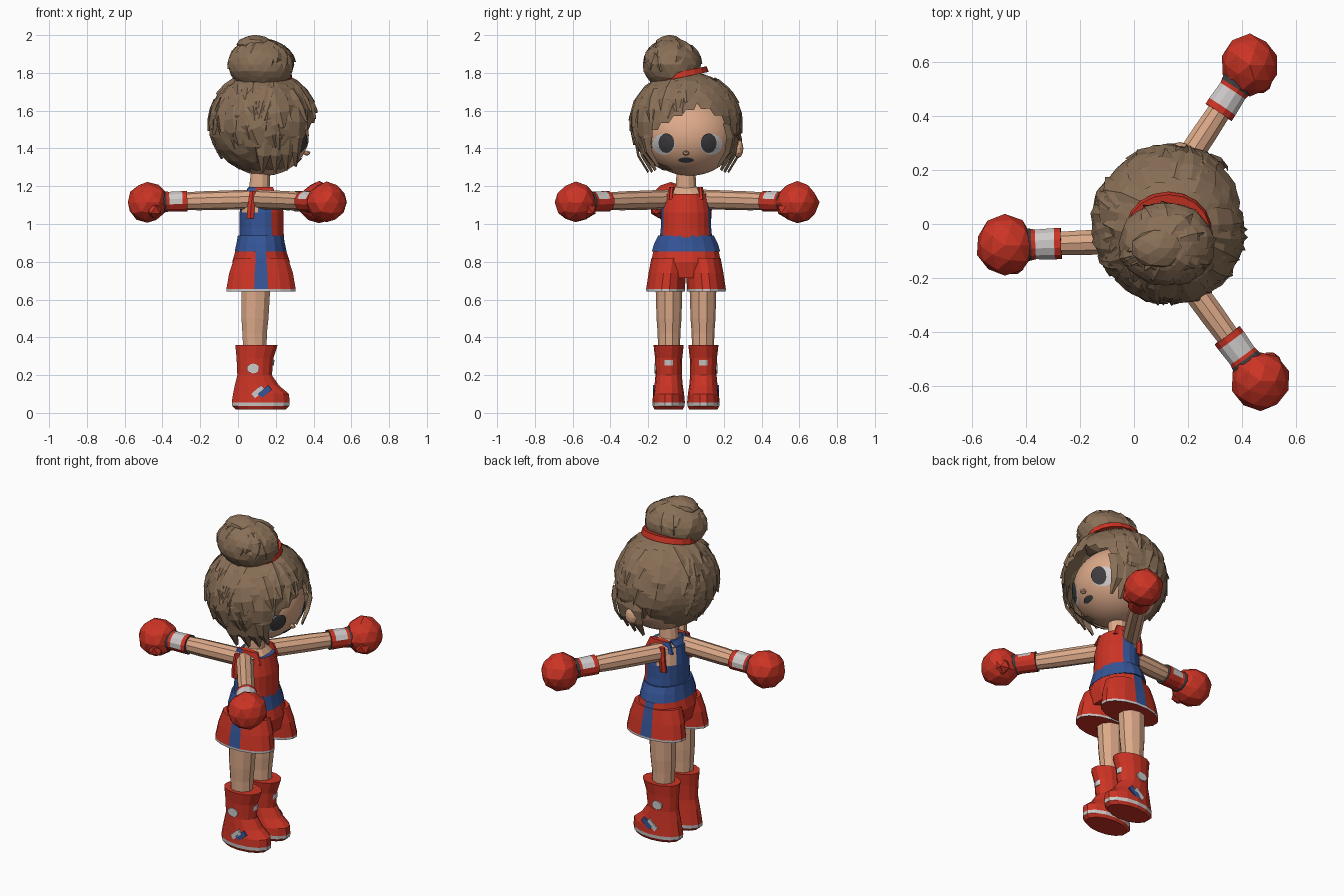
import bpy, bmesh, math, random
from mathutils import Vector, Matrix

if "Cube" in bpy.data.objects:
    bpy.data.objects.remove(bpy.data.objects["Cube"])

random.seed(4)


def mat(name, rgb):
    m = bpy.data.materials.new(name)
    m.diffuse_color = (*rgb, 1)
    m.use_nodes = True
    m.node_tree.nodes["Principled BSDF"].inputs["Base Color"].default_value = m.diffuse_color
    return m


HAIR = mat("brown hair", (0.25, 0.16, 0.095))
SKIN = mat("skin", (0.72, 0.40, 0.25))
RED = mat("red", (0.60, 0.034, 0.018))
BLUE = mat("blue", (0.035, 0.09, 0.31))
WHITE = mat("off white", (0.62, 0.59, 0.59))
DARK = mat("dark grey", (0.05, 0.047, 0.052))


def finish(name, bm, mats, rule=None, smooth=False, fix=True):
    """Turn a bmesh into an object; rule(center, normal) picks the material slot."""
    if fix:
        bmesh.ops.recalc_face_normals(bm, faces=bm.faces)
    bm.normal_update()
    for f in bm.faces:
        f.smooth = smooth
        if rule:
            f.material_index = rule(f.calc_center_median(), f.normal)
    me = bpy.data.meshes.new(name)
    bm.to_mesh(me)
    bm.free()
    for m in mats:
        me.materials.append(m)
    ob = bpy.data.objects.new(name, me)
    bpy.context.collection.objects.link(ob)
    return ob


def loft(name, rings, mats, rule=None, n=12, matrix=None):
    """Skin stacked ellipses (z, cx, cy, rx, ry) and cap both ends."""
    bm = bmesh.new()
    loops = []
    for z, cx, cy, rx, ry in rings:
        angs = [2 * math.pi * (i + 0.5) / n for i in range(n)]
        loops.append([bm.verts.new((cx + rx * math.cos(a), cy + ry * math.sin(a), z)) for a in angs])
    for lo, hi in zip(loops, loops[1:]):
        for i in range(n):
            j = (i + 1) % n
            bm.faces.new((lo[i], lo[j], hi[j], hi[i]))
    bm.faces.new(loops[0][::-1])
    bm.faces.new(loops[-1])
    if matrix:
        bm.transform(matrix)
    return finish(name, bm, mats, rule)


def ball(name, c, r, mats, sub=2, jitter=0.0, remove=None, smooth=False):
    bm = bmesh.new()
    bmesh.ops.create_icosphere(bm, subdivisions=sub, radius=1)
    for v in bm.verts:
        k = 1 + random.uniform(-jitter, jitter)
        v.co = Vector([c[i] + r[i] * v.co[i] * k for i in range(3)])
    if remove:
        bad = [f for f in bm.faces if remove(f.calc_center_median())]
        bmesh.ops.delete(bm, geom=bad, context='FACES')
    return finish(name, bm, mats, smooth=smooth)


# Head
HC, HR = (0.14, 0.02, 1.47), (0.235, 0.25, 0.215)
ball("head", HC, HR, [SKIN], 4, smooth=True)
loft("neck", [(1.14, 0.11, 0, 0.06, 0.06), (1.30, 0.12, 0, 0.05, 0.05)], [SKIN])


def face_plate(name, y, z, ry, rz, lift, m, n=16):
    """Thin oval laid onto the front of the head."""
    bm = bmesh.new()

    def put(py, pz):
        s = 1 - ((py - HC[1]) / HR[1]) ** 2 - ((pz - HC[2]) / HR[2]) ** 2
        return bm.verts.new((HC[0] + HR[0] * math.sqrt(max(s, 0.02)) + lift, py, pz))
    prev = None
    mid = put(y, z)
    for k in (0.5, 1.0):
        ring = [put(y + k * ry * math.cos(2 * math.pi * i / n), z + k * rz * math.sin(2 * math.pi * i / n))
                for i in range(n)]
        for i in range(n):
            j = (i + 1) % n
            bm.faces.new((prev[i], ring[i], ring[j], prev[j]) if prev else (mid, ring[i], ring[j]))
        prev = ring
    finish(name, bm, [m], fix=False)


for side, tag in ((-1, "right"), (1, "left")):
    ey = 0.008 + side * 0.112
    face_plate(tag + "_eye_white", ey + side * 0.014, 1.422, 0.060, 0.056, 0.004, WHITE)
    face_plate(tag + "_eye_iris", ey, 1.428, 0.042, 0.052, 0.008, DARK)
face_plate("mouth", 0.0, 1.338, 0.042, 0.014, 0.006, DARK)
ball("nose", (0.365, 0.0, 1.375), (0.02, 0.018, 0.014), [SKIN], 1)
ball("left_ear", (0.17, 0.278, 1.40), (0.04, 0.026, 0.05), [SKIN], 2)

# Hair shell with an opening for the face
CC, CR = (0.134, 0.0, 1.535), (0.283, 0.29, 0.275)


def in_face(p):
    if p.x < 0.24:
        return False
    return -0.185 < p.y < 0.215 and p.z < 1.63 - 0.55 * abs(p.y - 0.07)


ball("hair_shell", CC, CR, [HAIR], 4, 0.012, lambda p: in_face(p) or p.z < 1.285)


def strand(bm, spot, c, w, rest=(0.7, 1, 0.85, 0.2)):
    """Folded, tapering blade along spot(0..1), facing away from c."""
    pts = [spot(t) for t in (0, 0.33, 0.66, 1)]
    rows = []
    for q, k in zip(pts, rest):
        out = (q - Vector(c)).normalized()
        s = out.cross((pts[-1] - pts[0]).normalized()) * w * k
        rows.append([bm.verts.new(p) for p in (q - s - out * 0.012, q, q + s - out * 0.012)])
    for u, v in zip(rows, rows[1:]):
        for i in (0, 1):
            bm.faces.new((u[i], v[i], v[i + 1], u[i + 1]))


def locks(name, count, c, r, polar, span, width, limit):
    """Pointed locks scattered over an ellipsoid."""
    bm = bmesh.new()
    made = 0
    while made < count:
        a = random.uniform(0, 2 * math.pi)
        p0 = random.uniform(*polar)
        length, lift = random.uniform(*span), random.uniform(1.02, 1.045)
        w, twist = random.uniform(*width), random.uniform(-0.35, 0.35)

        def spot(t):
            p, b = p0 + t * length, a + t * twist
            d = (math.sin(p) * math.cos(b), math.sin(p) * math.sin(b), math.cos(p))
            return Vector([c[i] + r[i] * d[i] * (lift + 0.02 * t) for i in range(3)])
        if limit and (any(in_face(spot(t / 6)) for t in range(7)) or spot(1).z < 1.28):
            continue
        made += 1
        strand(bm, spot, c, w)
    finish(name, bm, [HAIR], fix=False)


locks("hair_locks", 55, CC, CR, (0.35, 1.35), (0.6, 1.1), (0.035, 0.07), True)

# Hanging locks beside the cheeks
bm = bmesh.new()
for s in (-1, 1):
    y0 = 0.012 + s * 0.215
    for x, z, w in ((0.31, 1.30, 0.04), (0.26, 1.28, 0.05), (0.20, 1.27, 0.05), (0.13, 1.27, 0.05)):
        def hang(t):
            return Vector((x + 0.02 * (1 - t), y0 + s * (0.03 * math.sin(math.pi * t) + (0.31 - x) * 0.28 - 0.05 * t * t),
                           1.53 + (z - 1.53) * t))
        strand(bm, hang, CC, w, (0.9, 1, 0.8, 0.25))
finish("cheek_locks", bm, [HAIR], fix=False)

# Bun and its tilted band
BC, BR = (0.122, -0.075, 1.845), (0.178, 0.155, 0.135)
ball("hair_bun", BC, BR, [HAIR], 3, 0.03)
ball("bun_tip", (0.09, -0.09, 1.95), (0.10, 0.075, 0.05), [HAIR], 2, 0.05)
locks("bun_locks", 18, BC, BR, (0.2, 1.1), (0.5, 0.9), (0.03, 0.05), False)
tilt = Matrix.Translation((0.128, -0.025, 1.792)) @ Matrix.Rotation(0.2, 4, 'X')
loft("hair_band", [(-0.016, 0, 0, 0.160, 0.145), (0.016, 0, 0, 0.155, 0.14)], [RED], n=18, matrix=tilt)


# Torso: red chest, blue sides, skin shoulders around a central back strap
def torso_rule(c, n):
    if n.x > 0.6:
        return 0
    return 2 if c.z > 1.06 and abs(c.y) > 0.06 and c.x < 0.12 else 1


loft("torso", [(0.88, 0.125, 0, 0.12, 0.145), (0.98, 0.125, 0, 0.118, 0.135),
               (1.06, 0.125, 0, 0.118, 0.133), (1.16, 0.12, 0, 0.10, 0.115)],
     [RED, BLUE, SKIN], torso_rule, 20)
loft("shoulders", [(1.10, 0.115, 0, 0.085, 0.135), (1.16, 0.115, 0, 0.082, 0.13),
                   (1.195, 0.115, 0, 0.05, 0.06)], [SKIN])
for s in (-1, 1):
    loft("strap", [(1.13, 0.12, s * 0.082, 0.10, 0.018), (1.195, 0.12, s * 0.075, 0.07, 0.016)],
         [RED, BLUE], lambda c, n: 0 if c.x > 0.08 else 1, 8)
    # Red trim round the armhole
    loft("armhole_trim", [(1.03, 0.065, s * 0.122, 0.022, 0.012), (1.10, 0.07, s * 0.126, 0.022, 0.012),
                          (1.175, 0.078, s * 0.118, 0.018, 0.012)], [RED], n=6)
loft("back_strap", [(1.05, 0.02, 0, 0.014, 0.045), (1.14, 0.032, 0, 0.014, 0.045),
                    (1.19, 0.065, 0, 0.014, 0.06)], [BLUE], n=8)
loft("belt", [(0.855, 0.12, 0, 0.14, 0.185), (0.90, 0.12, 0, 0.13, 0.17),
              (0.94, 0.12, 0, 0.123, 0.15)], [BLUE], n=16)

# Shorts with narrow blue side stripes and white hems
loft("shorts_seat", [(0.715, 0.122, 0, 0.14, 0.17), (0.80, 0.122, 0, 0.155, 0.188),
                     (0.875, 0.12, 0, 0.132, 0.172)],
     [RED, BLUE], lambda c, n: 1 if abs(c.x - 0.122) < 0.03 and abs(n.y) > 0.8 else 0, 16)


def shorts_rule(s):
    def rule(c, n):
        if c.z < 0.657 and abs(n.z) < 0.9:
            return 2
        return 1 if n.y * s > 0.8 and abs(c.x - 0.122) < 0.03 else 0
    return rule


for s, tag in ((-1, "right"), (1, "left")):
    loft(tag + "_shorts_leg", [(0.643, 0.122, s * 0.108, 0.187, 0.104), (0.656, 0.122, s * 0.108, 0.187, 0.105),
                               (0.74, 0.122, s * 0.10, 0.172, 0.10), (0.82, 0.122, s * 0.09, 0.145, 0.095)],
         [RED, BLUE, WHITE], shorts_rule(s), 16)
    # Legs
    loft(tag + "_leg", [(0.30, 0.09, s * 0.09, 0.064, 0.058), (0.42, 0.088, s * 0.09, 0.068, 0.06),
                        (0.50, 0.09, s * 0.09, 0.075, 0.066), (0.70, 0.095, s * 0.09, 0.082, 0.072)], [SKIN], n=10)
    # Boots: red sole, white welt, shaft
    loft(tag + "_boot", [(0.018, 0.12, s * 0.092, 0.135, 0.075), (0.036, 0.12, s * 0.092, 0.155, 0.084),
                         (0.056, 0.12, s * 0.092, 0.157, 0.086), (0.10, 0.122, s * 0.092, 0.152, 0.082),
                         (0.145, 0.10, s * 0.092, 0.12, 0.075), (0.20, 0.088, s * 0.092, 0.094, 0.07),
                         (0.29, 0.09, s * 0.092, 0.1, 0.072), (0.36, 0.098, s * 0.092, 0.115, 0.08)],
         [RED, WHITE], lambda c, n: 1 if 0.036 < c.z < 0.055 else 0, 14)
    flat = Matrix.Rotation(-s * math.pi / 2, 4, 'X')
    loft(tag + "_boot_patch", [(0, 0, 0, 0.034, 0.026), (0.009, 0, 0, 0.034, 0.026)], [WHITE], n=10,
         matrix=Matrix.Translation((0.08, s * 0.158, 0.235)) @ flat)
    for dx, m, part in ((0, BLUE, "_boot_stripe"), (-0.035, WHITE, "_boot_trim")):
        loft(tag + part, [(0, 0, 0, 0.05, 0.022), (0.009, 0, 0, 0.05, 0.022)], [m], n=4,
             matrix=Matrix.Translation((0.142 + dx, s * 0.166, 0.112)) @ flat @ Matrix.Rotation(-s * 0.7, 4, 'Z'))
    loft(tag + "_boot_tongue", [(0.25, 0.183, s * 0.092, 0.008, 0.022), (0.28, 0.186, s * 0.092, 0.008, 0.022)],
         [WHITE], n=6)

# Three arms with cuffs and gloves
ARMS = {"left": ((0.10, 0.09), (0.43, 0.59)), "right": ((0.11, -0.09), (0.47, -0.583)),
        "rear": ((0.07, -0.06), (-0.48, -0.08))}
for tag, (a, b) in ARMS.items():
    a, b = Vector((*a, 1.13)), Vector((*b, 1.115))
    length, d = (b - a).length, (b - a).normalized()
    frame = Matrix.Translation(a) @ d.to_track_quat('Z', 'Y').to_matrix().to_4x4()
    loft(tag + "_arm", [(0, 0, 0, 0.05, 0.052), (length * 0.5, 0, 0, 0.048, 0.05),
                        (length - 0.1, 0, 0, 0.042, 0.042)], [SKIN], n=10, matrix=frame)
    e = length - 0.08
    low = -0.1 if tag == "rear" else 0.25

    def cuff_rule(c, n):
        t = (c - a).dot(d)
        if abs(n.dot(d)) > 0.8 or t > e - 0.018:
            return 2
        return 1 if n.z > low and e - 0.108 < t < e - 0.03 else 0
    loft(tag + "_cuff", [(e - 0.13, 0, 0, 0.06, 0.056), (e - 0.105, 0, 0, 0.06, 0.056),
                         (e - 0.035, 0, 0, 0.057, 0.054), (e - 0.02, 0, 0, 0.06, 0.056),
                         (e, 0, 0, 0.064, 0.06)],
         [RED, WHITE, DARK], cuff_rule, 12, frame)
    ball(tag + "_glove", b, (0.108, 0.112, 0.108), [RED], 2, 0.05)
    side = Vector((0, 0, 1)).cross(d) * (-1 if tag == "left" else 1)
    ball(tag + "_thumb", b + side * 0.065 - d * 0.03 - Vector((0, 0, 0.04)),
         (0.05, 0.05, 0.045), [RED], 1)
